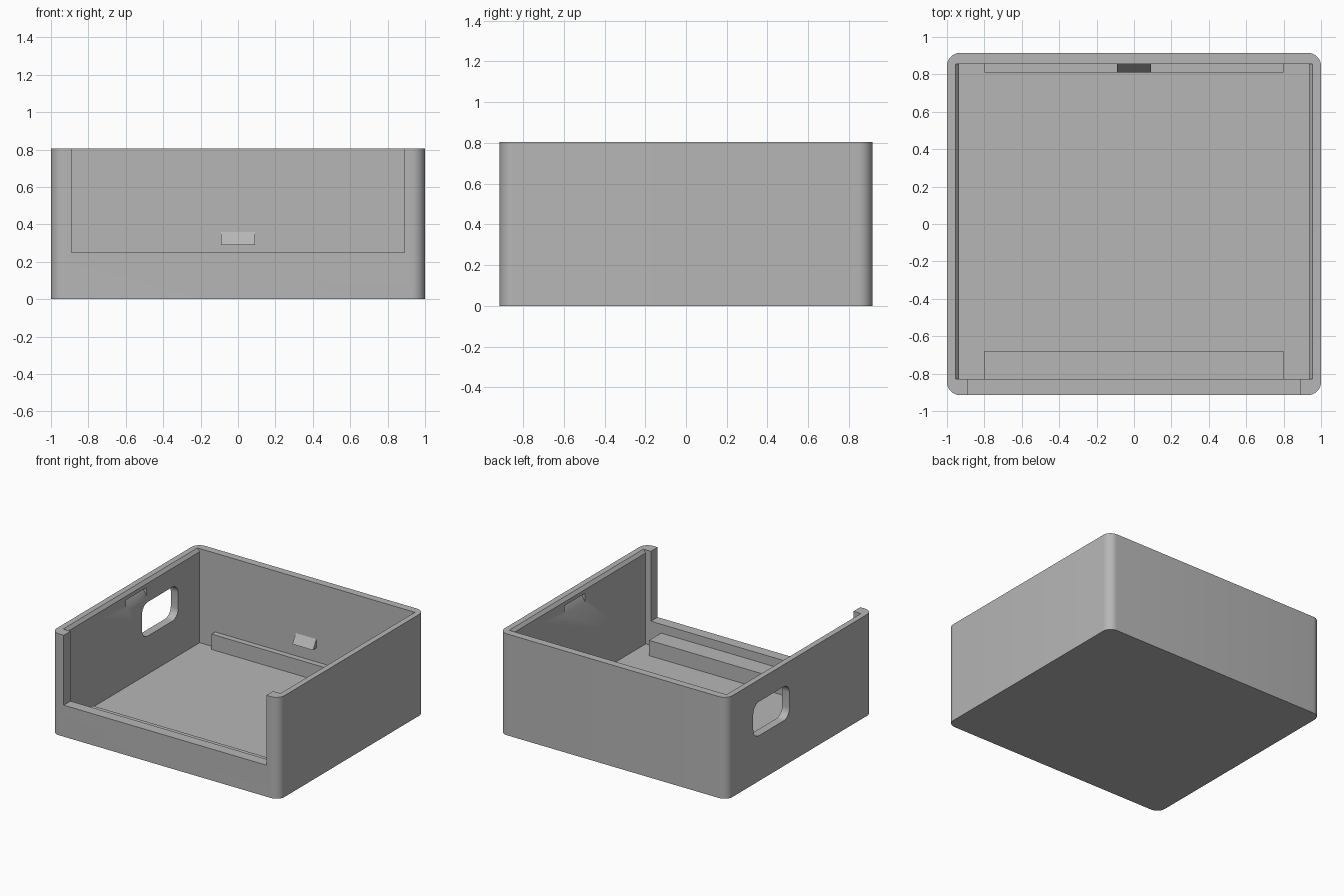
import bpy
import math
from mathutils import Vector

cube = bpy.data.objects.get("Cube")
if cube:
    bpy.data.objects.remove(cube, do_unlink=True)

grey = bpy.data.materials.new("mid_grey")
grey.use_nodes = True
grey.diffuse_color = (0.47, 0.47, 0.47, 1)
grey.node_tree.nodes["Principled BSDF"].inputs["Base Color"].default_value = (0.47, 0.47, 0.47, 1)

# Outer size, inner faces and floor height
HX, HY, TOP, FLOOR = 1.0, 0.915, 0.805, 0.058
WALL_X, BACK, FRONT = 0.935, 0.855, -0.83


def prism(name, outline, axis, start, end):
    """Extrude a 2D outline along an axis; the outline uses the other two axes in order."""
    def place(p, t):
        co = list(p)
        co.insert("xyz".index(axis), t)
        return Vector(co)
    n = len(outline)
    verts = [place(p, start) for p in outline] + [place(p, end) for p in outline]
    faces = [tuple(range(n))[::-1], tuple(range(n, 2 * n))]
    faces += [(i, (i + 1) % n, n + (i + 1) % n, n + i) for i in range(n)]
    mesh = bpy.data.meshes.new(name)
    mesh.from_pydata(verts, [], faces)
    mesh.materials.append(grey)
    obj = bpy.data.objects.new(name, mesh)
    bpy.context.collection.objects.link(obj)
    bpy.context.view_layer.objects.active = obj
    for o in bpy.context.selected_objects:
        o.select_set(False)
    obj.select_set(True)
    bpy.ops.object.mode_set(mode="EDIT")
    bpy.ops.mesh.select_all(action="SELECT")
    bpy.ops.mesh.normals_make_consistent(inside=False)
    bpy.ops.object.mode_set(mode="OBJECT")
    return obj


def rect(a0, b0, a1, b1):
    return [(a0, b0), (a1, b0), (a1, b1), (a0, b1)]


def rounded(a0, b0, a1, b1, r, steps=8):
    """Rectangle outline with rounded corners."""
    pts = []
    corners = [(a1 - r, b1 - r), (a0 + r, b1 - r), (a0 + r, b0 + r), (a1 - r, b0 + r)]
    for k, (ca, cb) in enumerate(corners):
        for i in range(steps + 1):
            t = math.radians(90 * (k + i / steps))
            pts.append((ca + r * math.cos(t), cb + r * math.sin(t)))
    return pts


def cut(target, cutter):
    cutter.hide_render = True
    mod = target.modifiers.new("cut", "BOOLEAN")
    mod.operation = "DIFFERENCE"
    mod.solver = "EXACT"
    mod.object = cutter
    bpy.context.view_layer.objects.active = target
    bpy.ops.object.modifier_apply(modifier=mod.name)
    bpy.data.objects.remove(cutter, do_unlink=True)


# Rounded outer tray
tray = prism("tray_body", rounded(-HX, -HY, HX, HY, 0.07), "z", 0, TOP)

# Cavity, widening in a chamfer at the rim of the side walls
half = [(WALL_X, FLOOR), (WALL_X, TOP - 0.025), (WALL_X + 0.02, TOP), (WALL_X + 0.02, TOP + 0.1)]
cavity = half + [(-x, z) for x, z in reversed(half)]
cut(tray, prism("cavity_cutter", cavity, "y", FRONT, BACK))

# Wide front opening
cut(tray, prism("front_cutter", rect(-0.89, 0.25, 0.89, TOP + 0.1), "y", -1.1, FRONT + 0.1))

# Rounded window in the right wall
cut(tray, prism("window_cutter", rounded(0.13, 0.36, 0.585, 0.63, 0.075), "x", -1.1, -0.9))

# Sloped latch recesses in both side walls
for s in (-1, 1):
    recess = [(s * (WALL_X - 0.02), 0.68), (s * WALL_X, 0.68),
              (s * (WALL_X + 0.04), 0.75), (s * (WALL_X - 0.02), 0.75)]
    obj = prism("recess_cutter", [(x, z) for x, z in recess], "y", -0.07, 0.19)
    cut(tray, obj)

for o in bpy.context.selected_objects:
    o.select_set(False)
tray.select_set(True)
bpy.context.view_layer.objects.active = tray
bpy.ops.object.shade_smooth_by_angle(angle=math.radians(30))

# Support rails on the floor, along the back and front walls
prism("back_rail", rect(-0.8, 0.81, 0.8, BACK + 0.01), "z", FLOOR - 0.01, 0.18)
prism("front_ledge", rect(-0.8, FRONT - 0.01, 0.8, -0.68), "z", FLOOR - 0.01, 0.18)

# Wedge catch on the back wall
prism("back_catch", [(0.81, 0.29), (BACK + 0.01, 0.29), (BACK + 0.01, 0.36), (BACK, 0.36)],
      "x", -0.09, 0.09)
